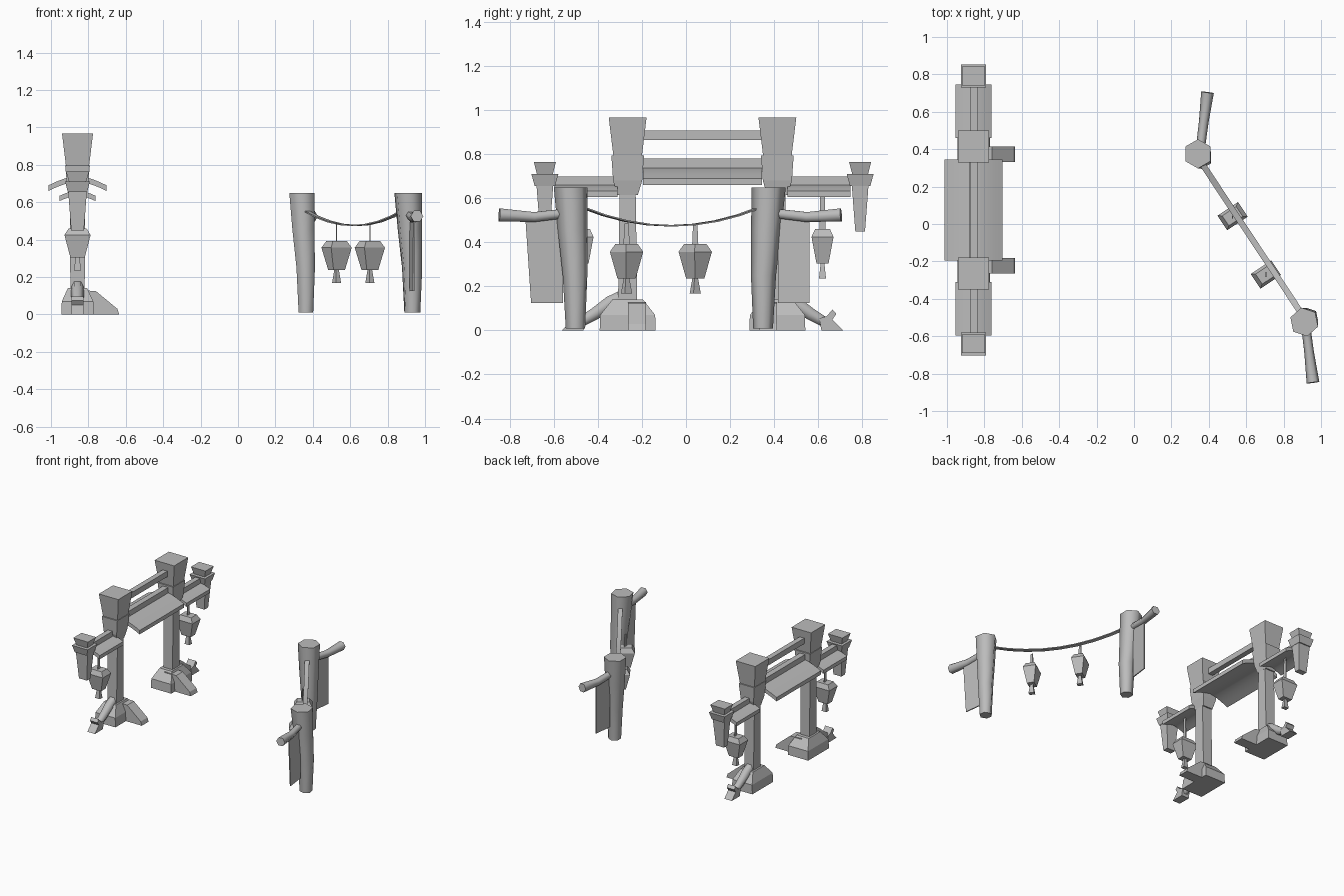
import bpy, bmesh, math
from mathutils import Vector, Matrix

cube = bpy.data.objects.get("Cube")
if cube:
    bpy.data.objects.remove(cube, do_unlink=True)

grey = bpy.data.materials.new("plain grey")
grey.use_nodes = True
COL = (0.5, 0.5, 0.5, 1)
grey.diffuse_color = COL
grey.node_tree.nodes["Principled BSDF"].inputs["Base Color"].default_value = COL


def loft(name, rings, smooth=False):
    """Skin a list of equal-length point rings and cap both ends."""
    bm = bmesh.new()
    loops = [[bm.verts.new(p) for p in r] for r in rings]
    n = len(loops[0])
    for a, b in zip(loops, loops[1:]):
        for i in range(n):
            j = (i + 1) % n
            bm.faces.new((a[i], a[j], b[j], b[i]))
    bm.faces.new(loops[0][::-1])
    bm.faces.new(loops[-1])
    bmesh.ops.recalc_face_normals(bm, faces=bm.faces)
    me = bpy.data.meshes.new(name)
    bm.to_mesh(me)
    bm.free()
    me.materials.append(grey)
    ob = bpy.data.objects.new(name, me)
    bpy.context.collection.objects.link(ob)
    if smooth:
        bpy.ops.object.select_all(action='DESELECT')
        ob.select_set(True)
        bpy.context.view_layer.objects.active = ob
        bpy.ops.object.shade_smooth_by_angle(angle=math.radians(61))
    return ob


def block(name, x, y, levels, turn=0.0):
    """Tapered block from (z, half x, half y) levels."""
    rot = Matrix.Rotation(turn, 3, 'Z')
    rings = [[rot @ Vector((sx * hx, sy * hy, 0)) + Vector((x, y, z))
              for sx, sy in ((-1, -1), (1, -1), (1, 1), (-1, 1))]
             for z, hx, hy in levels]
    return loft(name, rings)


def prism(name, profile, y0, y1, smooth=False):
    """Extrude an (x, z) outline along y."""
    return loft(name, [[(x, y, z) for x, z in profile] for y in (y0, y1)], smooth)


def tube(name, path, radii, sides=6):
    """Round limb along a path."""
    pts = [Vector(p) for p in path]
    rings = []
    for i, p in enumerate(pts):
        t = pts[min(i + 1, len(pts) - 1)] - pts[max(i - 1, 0)]
        q = t.to_track_quat('Z', 'Y')
        rings.append([p + q @ Vector((radii[i] * math.cos(a), radii[i] * math.sin(a), 0))
                      for a in (2 * math.pi * k / sides for k in range(sides))])
    return loft(name, rings, True)


def lantern(name, x, y, top, hx, hy, cord_top, turn=0.0):
    """Tapered lantern with tassel and hanging strap."""
    block(name + "_body", x, y, [(top - .155, hx * .55, hy * .55), (top - .035, hx, hy),
                                 (top, hx * .68, hy * .68)], turn)
    block(name + "_tassel", x, y, [(top - .225, .02, .016), (top - .15, .009, .008)], turn)
    block(name + "_strap", x, y, [(top - .005, .003, .014), (cord_top, .003, .010)])


def canopy(name, half, crown, drop, thick, y0, y1):
    """Thin arched awning, highest along its middle."""
    n = 8
    us = [-1 + 2 * i / n for i in range(n + 1)]
    upper = [(GX + half * u, crown - drop * abs(u) ** 1.5) for u in us]
    lower = [(x, z - thick) for x, z in reversed(upper)]
    prism(name, upper + lower, y0, y1, True)


# ---- Gate, symmetric about y = CY ----
GX, CY = -0.858, 0.075
block("top_rail", GX, CY, [(.865, .02, .30), (.908, .02, .30)])
block("main_beam", GX, CY, [(.72, .022, .31), (.78, .022, .31)])
canopy("main_canopy", .156, .742, .052, .03, CY - .27, CY + .27)

for s, side in ((-1, "front"), (1, "back")):
    py = CY + s * .34
    # pillar and its stacked capitals
    block(side + "_pillar", GX, py, [(.10, .038, .044), (.66, .042, .036)])
    block(side + "_capital", GX, py, [(.615, .042, .046), (.68, .055, .066), (.795, .066, .074)])
    block(side + "_pillar_head", GX, py, [(.795, .062, .065), (.968, .083, .086)])
    # footing stone with sloping toe
    block(side + "_footing", GX, py, [(0, .087, .127), (.07, .084, .125), (.14, .052, .07)])
    ty = CY + s * .298
    prism(side + "_toe", [(GX, 0), (-.635, 0), (-.645, .03), (-.76, .125), (GX, .13)],
          ty - .041, ty + .041)
    # root bending outward with a little foot
    tube(side + "_root", [(GX, py + s * o, z) for o, z in
                          ((.0, .165), (.08, .125), (.15, .075), (.22, .035))],
         [.034, .036, .032, .026])
    foot = [(.19, .055), (.225, .065), (.25, .095), (.268, .075), (.25, .05), (.298, 0), (.20, 0)]
    loft(side + "_root_foot", [[(GX + dx, py + s * o, z) for o, z in foot] for dx in (-.032, .032)])
    # outer arm, awning and hanging post
    oy = CY + s * .716
    block(side + "_arm", GX, CY + s * .53, [(.655, .02, .17), (.70, .02, .17)])
    canopy(side + "_small_canopy", .097, .664, .03, .028, *sorted((CY + s * .385, CY + s * .672)))
    block(side + "_hanging_post", GX, oy, [(.45, .034, .022), (.66, .05, .038)])
    block(side + "_post_collar", GX, oy, [(.655, .052, .046), (.71, .066, .061)])
    block(side + "_post_cap", GX, oy, [(.71, .046, .036), (.765, .062, .05)])
    lantern(side + "_gate_lantern", GX, CY + s * .545, .46, .07, .05, .645)


# ---- Pair of leaning posts ----
def leaning_post(name, rows, turn):
    rings = [[(x + r * math.cos(a), y + r * math.sin(a), z)
              for a in (turn + math.pi / 2 + math.pi * k / 3 for k in range(6))]
             for x, y, z, r in rows]
    loft(name, rings, True)


leaning_post("back_post", [(.363, .350, .01, .045), (.362, .352, .25, .057),
                           (.350, .364, .45, .068), (.342, .375, .65, .078)], 0)
leaning_post("front_post", [(.932, -.502, .01, .045), (.931, -.504, .25, .057),
                            (.919, -.515, .45, .068), (.910, -.524, .65, .078)], .2)

# side branches with cloth banners below
branches = (("back", 1, (.352, .38), (.393, .704)), ("front", -1, (.915, -.52), (.957, -.848)))
for side, s, a, b in branches:
    a, b = Vector(a), Vector(b)
    m = a.lerp(b, .52)
    tube(side + "_branch", [(a.x, a.y, .535), (m.x, m.y, .515), (b.x, b.y, .525)],
         [.024, .026, .034])
    p, q = a.lerp(b, .12), a.lerp(b, .56 if s > 0 else .64)
    w = Vector((.004, 0))
    banner = lambda z, e: [(v.x, v.y, z) for v in (p - w, p + w, e + w, e - w)]
    loft(side + "_banner", [banner(.125, a.lerp(b, .56)), banner(.515, q)])

# sagging ribbon between the posts
start, end = Vector((.352, .34)), Vector((.893, -.475))
along = (end - start).normalized()
across = Vector((-along.y, along.x)) * .016
ribbon = []
for i in range(9):
    t = i / 8
    c = start.lerp(end, t)
    z = .472 + .085 * abs(2 * t - 1) ** 2
    l, r = c + across, c - across
    ribbon.append([(l.x, l.y, z), (r.x, r.y, z), (r.x, r.y, z + .007), (l.x, l.y, z + .007)])
loft("ribbon", ribbon, True)

turn = math.atan2(along.y, along.x)
for name, x, y in (("back", .527, .042), ("front", .705, -.27)):
    lantern(name + "_ribbon_lantern", x, y, .392, .047, .066, .485, turn)
